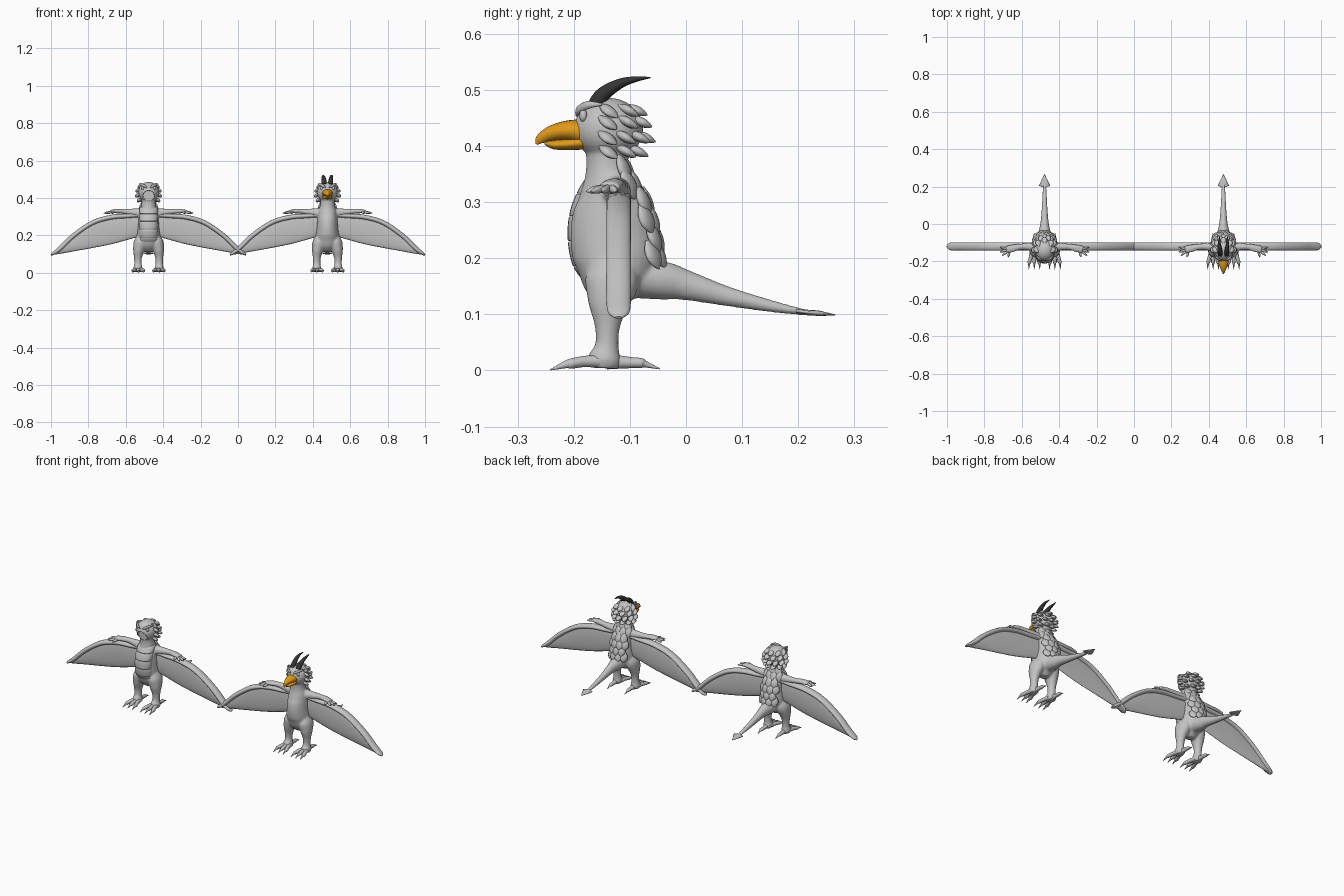
import bpy, bmesh, math
from mathutils import Vector, Matrix

cube = bpy.data.objects.get("Cube")
if cube:
    bpy.data.objects.remove(cube, do_unlink=True)


def material(name, rgb):
    m = bpy.data.materials.new(name)
    m.use_nodes = True
    m.diffuse_color = (*rgb, 1)
    m.node_tree.nodes["Principled BSDF"].inputs["Base Color"].default_value = (*rgb, 1)
    return m


GREY = material("plain grey", (0.55, 0.55, 0.55))
ORANGE = material("beak orange", (0.75, 0.32, 0.01))
DARK = material("horn charcoal", (0.035, 0.035, 0.035))


def spline(pts, n):
    """Catmull-Rom resampling of (x, y, z, side radius, other radius) points."""
    pts = [Vector(p) for p in pts]
    out = []
    for i in range(len(pts) - 1):
        a, b = pts[max(i - 1, 0)], pts[i]
        c, d = pts[i + 1], pts[min(i + 2, len(pts) - 1)]
        for k in range(n):
            t = k / n
            out.append(0.5 * (2 * b + (c - a) * t + (2 * a - 5 * b + 4 * c - d) * t * t
                              + (3 * b - a - 3 * c + d) * t ** 3))
    return out + [pts[-1]]


def tube(bm, pts, side=(1, 0, 0), steps=5, sides=20, axis=None):
    """Closed loft with elliptical sections along a path."""
    rows = spline(pts, steps)
    centres = [Vector(r[:3]) for r in rows]
    rings = []
    for i, r in enumerate(rows):
        t = Vector(axis) if axis else centres[min(i + 1, len(rows) - 1)] - centres[max(i - 1, 0)]
        t.normalize()
        u = Vector(side)
        u = (u - t * u.dot(t)).normalized()
        v = t.cross(u)
        ra, rb = max(r[3], 0.0006), max(r[4], 0.0006)
        rings.append([bm.verts.new(centres[i] + u * ra * math.cos(a) + v * rb * math.sin(a))
                      for a in (2 * math.pi * k / sides for k in range(sides))])
    for p, q in zip(rings, rings[1:]):
        for k in range(sides):
            j = (k + 1) % sides
            bm.faces.new((p[k], p[j], q[j], q[k]))
    bm.faces.new(rings[0])
    bm.faces.new(rings[-1])


def ball(bm, centre, radii):
    bmesh.ops.create_uvsphere(bm, u_segments=24, v_segments=16, radius=1,
                              matrix=Matrix.Translation(centre) @ Matrix.Diagonal((*radii, 1)))


def finish(bm, name, mat, cx):
    bmesh.ops.recalc_face_normals(bm, faces=bm.faces)
    me = bpy.data.meshes.new(name)
    bm.to_mesh(me)
    bm.free()
    me.materials.append(mat)
    for p in me.polygons:
        p.use_smooth = len(p.vertices) < 8
    ob = bpy.data.objects.new(name, me)
    ob.location.x = cx
    bpy.context.collection.objects.link(ob)
    return ob


def feather(bm, root, direction, side, length, width):
    """Leaf-shaped tuft with a blunt point."""
    root, d = Vector(root), Vector(direction).normalized() * length
    pts = [(*(root + d * f), width * w, 0.008 * h)
           for f, w, h in ((-0.3, 0.3, 0.4), (0.1, 0.9, 1), (0.5, 1, 1), (0.8, 0.6, 0.6), (1, 0.05, 0.1))]
    tube(bm, pts, side, 3, 10)


def build_body(label, cx, open_face):
    bm = bmesh.new()
    # torso and neck
    tube(bm, [(0, y, z, a, b) for y, z, a, b in (
        (-.13, .112, .02, .02), (-.13, .145, .056, .052), (-.126, .19, .062, .073),
        (-.13, .24, .057, .076), (-.13, .29, .053, .07), (-.135, .33, .048, .052),
        (-.14, .365, .038, .038), (-.14, .41, .038, .04))], sides=28)
    # head
    ball(bm, (0, -.138, .43), (.056, .062, .056))
    # tail
    tube(bm, [(0, y, z, a, b) for y, z, a, b in (
        (-.11, .165, .045, .035), (-.04, .16, .032, .034), (0, .152, .023, .027),
        (.07, .133, .016, .018), (.15, .115, .012, .011), (.21, .104, .008, .006), (.24, .101, .005, .005))])
    for s in (1, -1):
        # legs
        tube(bm, [(s * x, y, z, a, b) for x, y, z, a, b in (
            (.035, -.13, .2, .025, .035), (.044, -.132, .16, .036, .048), (.053, -.138, .12, .03, .037),
            (.057, -.14, .08, .021, .023), (.057, -.141, .045, .02, .021),
            (.057, -.145, .02, .025, .03), (.057, -.146, .004, .02, .026))])
        # arms and palms
        tube(bm, [(s * x, y, z, a, b) for x, y, z, a, b in (
            (.02, -.125, .315, .03, .035), (.07, -.122, .322, .022, .022), (.13, -.122, .328, .016, .014),
            (.17, -.13, .33, .02, .012), (.205, -.137, .327, .02, .009))], side=(0, 1, 0))
    body = finish(bm, label + "_body", GREY, cx)
    mod = body.modifiers.new("blend", "REMESH")
    mod.mode, mod.voxel_size, mod.use_smooth_shade = "VOXEL", 0.0045, True
    mod = body.modifiers.new("soften", "SMOOTH")
    mod.iterations = 4
    if open_face:
        # round empty beak socket
        bm = bmesh.new()
        tube(bm, [(0, -.23, .412, .031, .029), (0, -.175, .412, .029, .027)], steps=1, sides=32)
        cutter = finish(bm, label + "_socket_cutter", GREY, cx)
        cutter.hide_render = cutter.hide_viewport = True
        mod = body.modifiers.new("socket", "BOOLEAN")
        mod.operation, mod.object = "DIFFERENCE", cutter


def build_wings(label, cx):
    # offset, top height, bottom height
    shape = ((.03, .325, .2), (.1, .318, .18), (.2, .31, .153), (.3, .28, .133),
             (.4, .212, .115), (.47, .145, .102), (.515, .1, .096))
    for s, word in ((1, "left"), (-1, "right")):
        bm = bmesh.new()
        # thin membrane
        tube(bm, [(s * x, -.12, (t + b) / 2, .012, (t - b) / 2) for x, t, b in shape],
             (0, 1, 0), 5, 24, axis=(s, 0, 0))
        # rounded leading edge
        tube(bm, [(s * x, -.12, t - .013 * (x < .5), .022, .013) for x, t, b in shape[:-1]]
             + [(s * .508, -.12, .104, .019, .008), (s * .522, -.12, .094, .006, .003)], (0, 1, 0))
        finish(bm, f"{label}_{word}_wing", GREY, cx)


def build_digits(label, cx):
    for s, word in ((1, "left"), (-1, "right")):
        bm = bmesh.new()
        # front toes with claws, and a rear toe
        for dx in (-.028, 0, .028):
            tube(bm, [(s * (.055 + dx * f), y, z, r, q) for f, y, z, r, q in (
                (.4, -.145, .016, .012, .012), (.7, -.18, .016, .01, .01), (.95, -.205, .012, .01, .009),
                (1, -.213, .011, .006, .007), (1.05, -.242, .001, .001, .001))], sides=12)
        tube(bm, [(s * .056, y, z, r, q) for y, z, r, q in (
            (-.14, .016, .014, .014), (-.1, .014, .01, .01), (-.08, .013, .01, .009),
            (-.072, .011, .006, .006), (-.047, .003, .001, .001))], sides=12)
        finish(bm, f"{label}_{word}_toes", GREY, cx)
        # fanned fingers
        bm = bmesh.new()
        for x, y in ((.195, -.178), (.228, -.17), (.24, -.15), (.238, -.125)):
            root, tip = Vector((s * .185, -.135, .327)), Vector((s * x, y, .319))
            tube(bm, [(*root.lerp(tip, f), r, r) for f, r in ((0, .007), (.5, .007), (.75, .006), (1, .001))],
                 (0, 0, 1), 3, 10)
        finish(bm, f"{label}_{word}_fingers", GREY, cx)


def build_feathers(label, cx):
    # overlapping rows down the neck and back
    bm = bmesh.new()
    rows = ((-.108, .372), (-.093, .345), (-.073, .315), (-.062, .284), (-.055, .252), (-.05, .22))
    for i, (y, z) in enumerate(rows):
        for x in ((-.03, 0, .03) if i % 2 == 0 else (-.042, -.015, .015, .042)):
            fall = 8 * x * x
            feather(bm, (x, y - fall, z), (x * .4, .4, -1), (1, -.5 * x / .03, 0), .043, .02)
    finish(bm, label + "_back_feathers", GREY, cx)

    # tufts around the cheeks and back of the head
    bm = bmesh.new()
    for row, (z, reach, count) in enumerate(((.468, .72, 5), (.447, .93, 6), (.42, .98, 7), (.395, .8, 6))):
        for k in range(count):
            a = math.radians(-100 + 200 * k / (count - 1))
            out = Vector((math.sin(a), math.cos(a), 0))
            root = Vector((out.x * .055 * reach, -.138 + out.y * .056 * reach, z))
            feather(bm, root, out * .35 + Vector((0, .65, -.45)), (out.y, -out.x, .6 * out.x), .032, .015)
    finish(bm, label + "_head_feathers", GREY, cx)


def build_face(label, cx):
    bm = bmesh.new()
    for s in (1, -1):
        ball(bm, (s * .032, -.183, .454), (.008, .007, .011))
        # slanted brow ridges
        tube(bm, [(s * .008, -.194, .455, .003, .003), (s * .022, -.191, .464, .007, .005),
                  (s * .04, -.175, .473, .007, .005), (s * .05, -.15, .474, .002, .002)], (0, 0, 1), 4, 10)
    finish(bm, label + "_eyes_and_brows", GREY, cx)


def build_tail_tip(label, cx):
    bm = bmesh.new()
    tube(bm, [(0, .195, .106, .005, .004), (0, .205, .105, .031, .004),
              (0, .235, .102, .016, .005), (0, .266, .099, .001, .001)], steps=1, sides=12)
    finish(bm, label + "_tail_spade", GREY, cx)


def build_beak_and_horns(label, cx):
    bm = bmesh.new()
    tube(bm, [(0, -.175, .422, .029, .025), (0, -.2, .427, .028, .02), (0, -.225, .426, .021, .016),
              (0, -.247, .42, .012, .012), (0, -.261, .411, .005, .008), (0, -.266, .403, .001, .002)])
    finish(bm, label + "_upper_beak", ORANGE, cx)
    bm = bmesh.new()
    tube(bm, [(0, -.175, .408, .026, .014), (0, -.2, .404, .025, .011),
              (0, -.235, .402, .015, .008), (0, -.252, .405, .003, .002)])
    finish(bm, label + "_lower_beak", ORANGE, cx)
    for s, word in ((1, "left"), (-1, "right")):
        bm = bmesh.new()
        tube(bm, [(s * .017, -.163, .47, .013, .014), (s * .018, -.148, .492, .013, .013),
                  (s * .021, -.118, .511, .01, .009), (s * .022, -.09, .519, .006, .005),
                  (s * .02, -.063, .522, .001, .001)])
        finish(bm, f"{label}_{word}_horn", DARK, cx)


def build_belly_plates(label, cx):
    edge = ((.14, -.168), (.185, -.202), (.23, -.211), (.275, -.209), (.315, -.196), (.352, -.172))
    for i, ((z0, y0), (z1, y1)) in enumerate(zip(edge, edge[1:])):
        bm = bmesh.new()
        rows = [(0, y0 + (y1 - y0) * f + .036, z0 + (z1 - z0) * f, .048 * k, .036 * k)
                for f, k in ((.01, .93), (.08, 1), (.5, 1.03), (.92, 1), (.99, .93))]
        tube(bm, rows, steps=2, sides=28, axis=(0, 0, 1))
        finish(bm, f"{label}_belly_plate_{i + 1}", GREY, cx)


# two matching figures side by side
for label, cx, horned in (("plated", -.478, False), ("horned", .478, True)):
    build_body(label, cx, not horned)
    build_wings(label, cx)
    build_digits(label, cx)
    build_feathers(label, cx)
    build_face(label, cx)
    build_tail_tip(label, cx)
    if horned:
        build_beak_and_horns(label, cx)
    else:
        build_belly_plates(label, cx)
